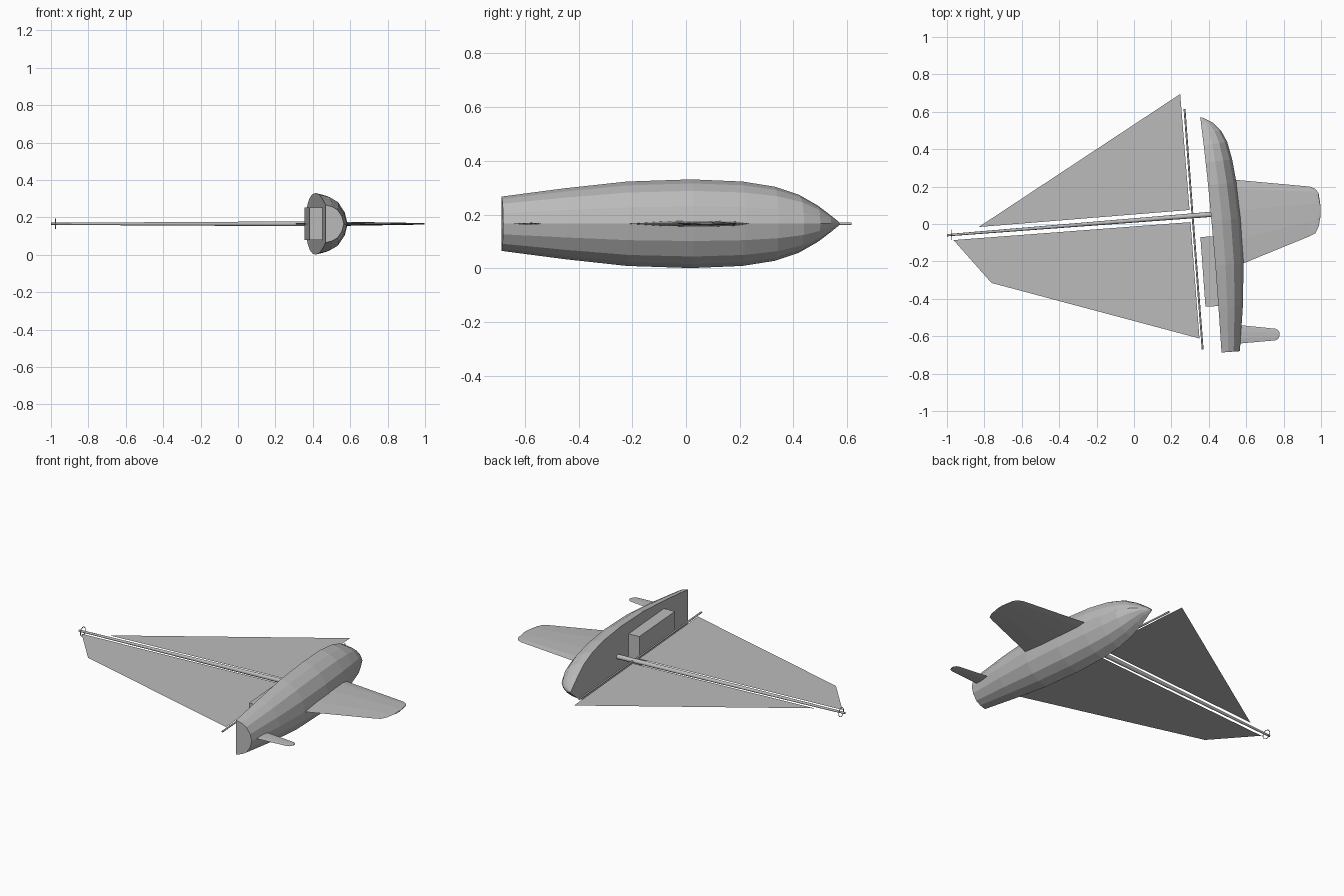
import bpy, math
from mathutils import Vector

if "Cube" in bpy.data.objects:
    bpy.data.objects.remove(bpy.data.objects["Cube"])

MID = 0.166  # height of the boat's plane of symmetry (it lies on its side)

grey = bpy.data.materials.new("plain grey")
grey.diffuse_color = (0.5, 0.5, 0.5, 1)
grey.use_nodes = True
grey.node_tree.nodes["Principled BSDF"].inputs["Base Color"].default_value = grey.diffuse_color


def make(name, verts, faces):
    mesh = bpy.data.meshes.new(name)
    mesh.from_pydata(verts, [], faces)
    mesh.materials.append(grey)
    obj = bpy.data.objects.new(name, mesh)
    bpy.context.collection.objects.link(obj)
    return obj


def loft(name, rings):
    """Skin closed rings of equal length and cap both ends."""
    n = len(rings[0])
    verts = [v for ring in rings for v in ring]
    faces = [(i * n + j, i * n + (j + 1) % n, (i + 1) * n + (j + 1) % n, (i + 1) * n + j)
             for i in range(len(rings) - 1) for j in range(n)]
    last = (len(rings) - 1) * n
    faces += [tuple(reversed(range(n))), tuple(range(last, last + n))]
    obj = make(name, verts, faces)
    bpy.context.view_layer.objects.active = obj
    obj.select_set(True)
    bpy.ops.object.mode_set(mode='EDIT')
    bpy.ops.mesh.select_all(action='SELECT')
    bpy.ops.mesh.normals_make_consistent(inside=False)
    bpy.ops.object.mode_set(mode='OBJECT')
    obj.select_set(False)
    return obj


def pole(name, a, b, r1, r2, sides=10):
    a, b = Vector((*a, MID)), Vector((*b, MID))
    side = (b - a).normalized().cross(Vector((0, 0, 1)))
    rings = []
    for p, r in ((a, r1), (b, r2)):
        rings.append([p + r * (math.cos(t) * side + math.sin(t) * Vector((0, 0, 1)))
                      for t in (2 * math.pi * k / sides for k in range(sides))])
    obj = loft(name, rings)
    for poly in obj.data.polygons:
        poly.use_smooth = len(poly.vertices) == 4
    return obj


# Hull: deck point, keel point and half beam at each station, stern to bow
stations = [
    (.468, -.687, .566, -.680, .101), (.452, -.45, .582, -.44, .132),
    (.435, -.22, .586, -.21, .157), (.414, .02, .572, .03, .165),
    (.396, .21, .548, .22, .157), (.383, .33, .525, .345, .138),
    (.373, .42, .498, .44, .108), (.364, .49, .465, .50, .068),
    (.358, .54, .425, .54, .030), (.355, .572, .370, .567, .004)]
half = [(0, 1), (.36, .91), (.66, .74), (.9, .39), (1, 0)]
section = half + [(d, -w) for d, w in reversed(half[:-1])]
loft("hull", [[(dx + (kx - dx) * d, dy + (ky - dy) * d, MID + b * w) for d, w in section]
              for dx, dy, kx, ky, b in stations])


# Thin foils: distance out, rear edge, front edge, thickness
def foil(name, rows):
    shape = [(0, 0), (.3, .8), (.65, 1), (.9, .65), (1, 0), (.9, -.65), (.65, -1), (.3, -.8)]
    loft(name, [[(x, y0 + (y1 - y0) * s, MID + t / 2 * h) for s, h in shape]
                for x, y0, y1, t in rows])


foil("keel_fin", [(.5, -.245, .24, .024), (.94, -.065, .2, .010), (.97, -.05, .188, .009),
                  (.987, -.015, .165, .008), (.997, .04, .10, .006)])
foil("rudder", [(.53, -.642, -.537, .008), (.757, -.622, -.56, .005),
                (.77, -.615, -.567, .005), (.778, -.60, -.58, .004)])

# Cabin block on the deck
cabin = [(.355, -.07), (.44, -.064), (.467, -.438), (.382, -.442)]
loft("cabin", [[(x, y, z) for x, y in cabin] for z in (MID - .087, MID + .087)])

# Spars
pole("mast", (.43, .053), (-1, -.06), .014, .006)
pole("boom", (.27, .615), (.367, -.67), .005, .005, 8)

# Sails: single sheets
sails = {
    "jib": [(.247, .695), (-.83, -.016), (.297, .075)],
    "mainsail": [(.302, .01), (-.965, -.086), (-.762, -.315), (.35, -.612)]}
for name, pts in sails.items():
    make(name, [(x, y, MID) for x, y in pts], [tuple(range(len(pts)))])

# Ring at the masthead
bpy.ops.mesh.primitive_torus_add(major_radius=.026, minor_radius=.002, major_segments=16,
                                 minor_segments=6, location=(-.976, -.058, MID),
                                 rotation=(0, math.pi / 2, math.radians(4.5)))
ring = bpy.context.object
ring.name = "masthead_ring"
ring.data.materials.append(grey)
